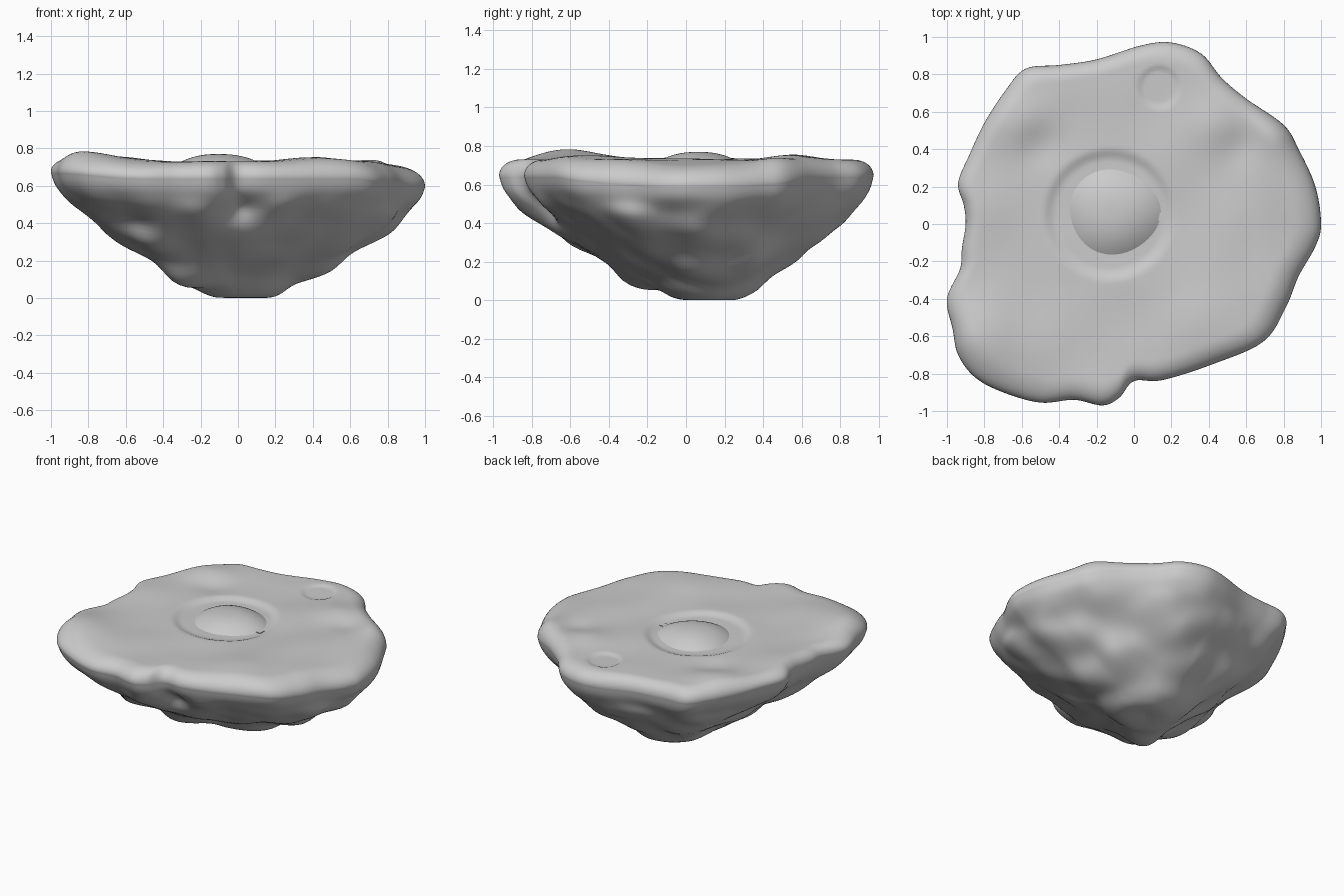
import bpy, bmesh, math
from mathutils import Vector, noise

if "Cube" in bpy.data.objects:
    bpy.data.objects.remove(bpy.data.objects["Cube"])

# Rim outline seen from above, counter-clockwise
OUT = [(1, 0), (.97, .2), (.88, .4), (.8, .53), (.6, .67), (.47, .78), (.36, .91), (.2, .97),
       (.04, .955), (-.2, .88), (-.4, .85), (-.58, .83), (-.69, .71), (-.8, .54), (-.88, .37),
       (-.94, .22), (-.91, .1), (-.9, 0), (-.92, -.13), (-.93, -.24), (-1, -.4), (-.97, -.56),
       (-.94, -.7), (-.85, -.82), (-.7, -.9), (-.5, -.955), (-.32, -.94), (-.17, -.97),
       (-.08, -.93), (0, -.84), (.15, -.835), (.42, -.75), (.69, -.63), (.81, -.45),
       (.88, -.28), (.97, -.12)]
# Underside profile: (fraction of outline, fraction of rim height)
PROF = [(1, 1), (.965, .87), (.84, .67), (.66, .46), (.44, .26), (.26, .085), (.15, .015), (.001, .02)]
# Broad swells of the top (x, y, height, radius)
SWELLS = [(-.83, -.62, .06, .22), (.42, .52, .025, .15), (-.62, .55, .025, .16), (.78, .5, .02, .12),
          (-.5, .42, -.02, .12), (.57, .42, -.015, .1), (.4, -.5, .02, .25), (-.85, .1, .015, .2)]
# Lumps and hollows of the underside (x, y, z, amount, radius)
LUMPS = [(-.25, -.85, .58, .05, .15), (-.45, -.55, .32, .06, .13), (.02, -.78, .5, -.03, .13),
         (-.62, -.68, .42, -.045, .13), (.25, -.72, .56, .03, .12), (.75, -.3, .45, .05, .15),
         (.74, .07, .4, .03, .1), (-.3, -.26, .15, .06, .12), (.5, .05, .22, .03, .12),
         (.45, .35, .22, .03, .12), (-.6, .25, .35, -.03, .2), (.15, .75, .4, .03, .18),
         (.6, .45, .4, -.03, .15)]
C = Vector((-.105, .065))      # dome centre
TIP = Vector((.03, .14))       # lowest region
STEPS = 7


def spline(pts, closed, steps):
    pts = [Vector(p) for p in pts]
    n, out = len(pts), []
    get = lambda i: pts[i % n] if closed else pts[max(0, min(n - 1, i))]
    for i in range(n if closed else n - 1):
        a, b, c, d = (get(i + k) for k in (-1, 0, 1, 2))
        for j in range(steps):
            t = j / steps
            out.append(.5 * (2 * b + (c - a) * t + (2 * a - 5 * b + 4 * c - d) * t ** 2
                             + (3 * b - a - 3 * c + d) * t ** 3))
    return out if closed else out + [pts[-1]]


def smooth(a, b, x):
    t = max(0, min(1, (x - a) / (b - a)))
    return t * t * (3 - 2 * t)


def top_height(x, y):
    z = .735 + sum(h * math.exp(-((x - a) ** 2 + (y - b) ** 2) / r ** 2) for a, b, h, r in SWELLS)
    z += .01 * noise.noise((x * 3, y * 3, 4)) - .035 * smooth(.65, 1, x)
    # shallow moat around the dome, and a small round pit
    z -= .02 * (1 - smooth(.29, .36, math.hypot(x + .13, y - .05)))
    z -= .01 * (1 - smooth(.09, .12, math.hypot(x - .135, y - .73)))
    return z


def rim_height(p):
    return .65 - .05 * smooth(.6, 1, p.x) + .03 * smooth(.5, 1, -p.x)


def underside(x, y, z, s):
    co = Vector((x, y, z))
    d = (co - Vector((0, .08, .55))).normalized()
    amt = sum(a * math.exp(-(co - Vector((px, py, pz))).length_squared / r ** 2)
              for px, py, pz, a, r in LUMPS)
    amt += .035 * noise.noise(co * 4.5)
    return co + d * amt * smooth(0, .12, 1 - s) * smooth(0, .1, z)


rim = spline(OUT, True, STEPS)
N = len(rim)
# Softer outline for the lower rock, so rim notches fade out downwards
soft = [sum((rim[(i + k) % N] for k in range(-14, 15)), Vector((0, 0))) / 29 * 1.015 for i in range(N)]
dirs = [(p - C).normalized() for p in rim]
rings = []
# Top: circles around the dome that blend into the outline
for i in range(1, 23):
    rings.append([(*(C + d * .018 * i), top_height(*(C + d * .018 * i))) for d in dirs])
for i in range(1, 29):
    ring = []
    for p, d in zip(rim, dirs):
        q = (C + d * .396).lerp(p, .8 * i / 28)
        ring.append((*q, top_height(*q)))
    rings.append(ring)
# Rounded rim
for i in range(1, 10):
    a = i / 10 * math.pi / 2
    ring = []
    for p, d in zip(rim, dirs):
        q = (C + d * .396).lerp(p, .8 + .2 * math.sin(a))
        ze = rim_height(p)
        ring.append((*q, ze + (top_height(*q) - ze) * math.cos(a) ** .9))
    rings.append(ring)
rings.append([(*p, rim_height(p)) for p in rim])
# Underside
for s, f in spline(PROF, False, 7)[1:]:
    ring = []
    for p, ps in zip(rim, soft):
        q = TIP.lerp(p.lerp(ps, smooth(0, .3, 1 - s)), s)
        ring.append(underside(q.x, q.y, max(0, rim_height(p) * f), s))
    rings.append(ring)


def skin(name, rings):
    bm = bmesh.new()
    vs = [[bm.verts.new(c) for c in r] for r in rings]
    n = len(vs[0])
    for a, b in zip(vs, vs[1:]):
        for i in range(n):
            bm.faces.new((a[i], b[i], b[(i + 1) % n], a[(i + 1) % n]))
    bm.faces.new(vs[0])
    bm.faces.new(vs[-1][::-1])
    bmesh.ops.recalc_face_normals(bm, faces=bm.faces)
    me = bpy.data.meshes.new(name)
    bm.to_mesh(me)
    bm.free()
    ob = bpy.data.objects.new(name, me)
    bpy.context.collection.objects.link(ob)
    bpy.context.view_layer.objects.active = ob
    ob.select_set(True)
    bpy.ops.object.shade_smooth_by_angle(angle=math.radians(60))
    ob.select_set(False)
    return ob


# Rock body, set on the floor
low = min(c[2] for r in rings for c in r)
rings = [[(c[0], c[1], c[2] - low) for c in r] for r in rings]
skin("rock_body", rings)

# Low central dome, slightly uneven
dome = []
for i in range(1, 17):
    u = i / 16
    ring = []
    for k in range(72):
        t = k / 72 * math.tau
        r = u * (.25 + .008 * math.sin(3 * t + 1))
        ring.append((C.x + r * 1.04 * math.cos(t), C.y + r * .97 * math.sin(t),
                     .703 - low + .073 * (1 - u ** 2.4)))
    dome.append(ring)
skin("central_dome", dome)

# Small tab at the dome's edge
bpy.ops.mesh.primitive_cube_add(size=1, location=(.14, .04, .708 - low))
tab = bpy.context.object
tab.name = "dome_tab"
tab.scale = (.05, .045, .02)
